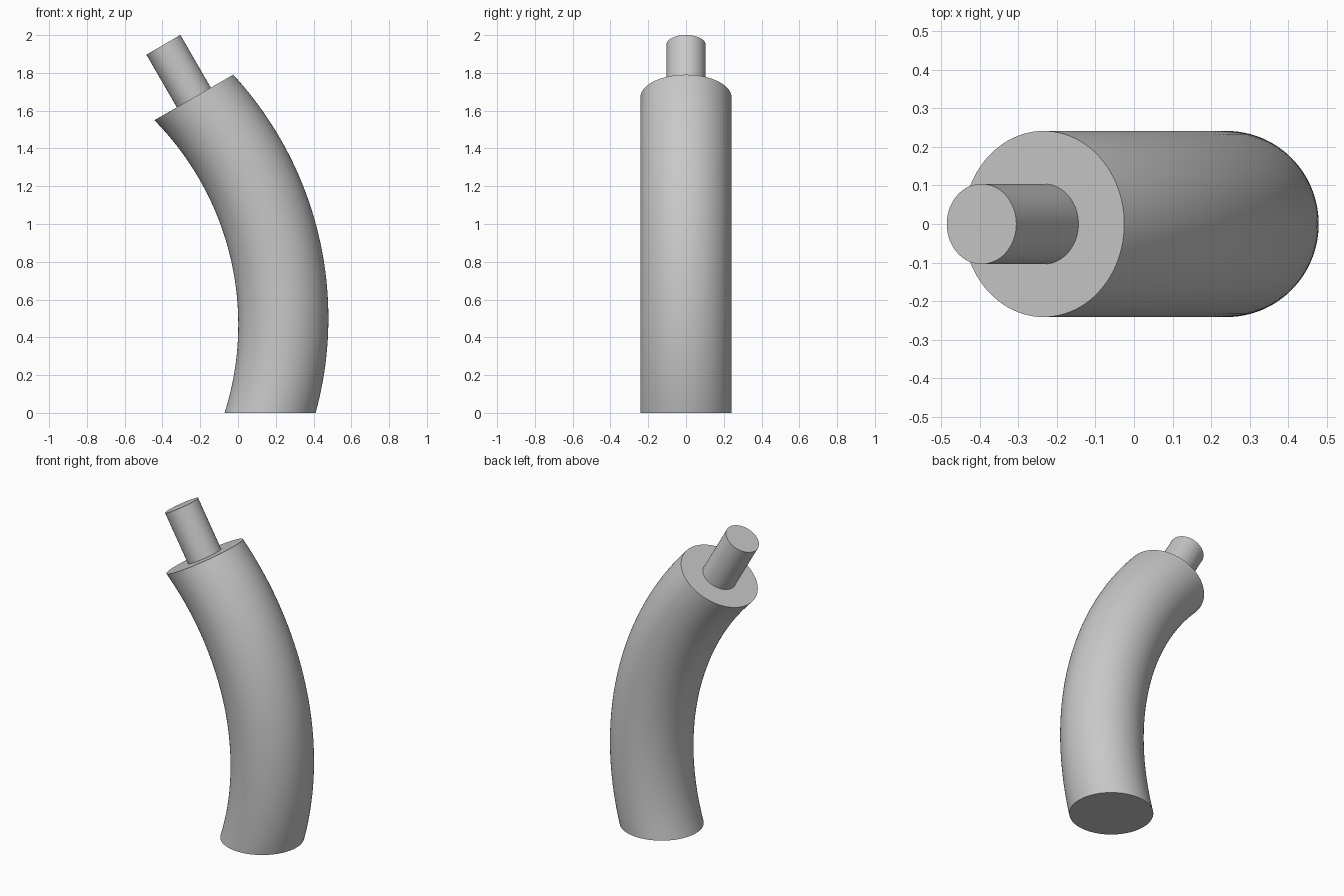
import bpy
import bmesh
from math import cos, sin, radians, pi
from mathutils import Vector

cube = bpy.data.objects.get("Cube")
if cube:
    bpy.data.objects.remove(cube, do_unlink=True)

grey = bpy.data.materials.new("light_grey")
grey.use_nodes = True
grey.diffuse_color = (0.58, 0.58, 0.58, 1)
grey.node_tree.nodes["Principled BSDF"].inputs["Base Color"].default_value = grey.diffuse_color

SIDES = 96


def loft(name, radius, sections):
    """Skin capped circles given as (centre, tilt about y)."""
    bm = bmesh.new()
    rings = []
    for centre, tilt in sections:
        across = Vector((cos(tilt), 0, sin(tilt)))
        depth = Vector((0, 1, 0))
        angles = [2 * pi * i / SIDES for i in range(SIDES)]
        rings.append([bm.verts.new(centre + radius * (across * cos(a) + depth * sin(a)))
                      for a in angles])
    for low, high in zip(rings, rings[1:]):
        for i in range(SIDES):
            j = (i + 1) % SIDES
            bm.faces.new((low[i], low[j], high[j], high[i]))
    bm.faces.new(rings[0][::-1])
    bm.faces.new(rings[-1])
    bmesh.ops.recalc_face_normals(bm, faces=bm.faces)
    mesh = bpy.data.meshes.new(name)
    bm.to_mesh(mesh)
    bm.free()
    mesh.materials.append(grey)
    obj = bpy.data.objects.new(name, mesh)
    bpy.context.collection.objects.link(obj)
    bpy.ops.object.select_all(action="DESELECT")
    obj.select_set(True)
    bpy.context.view_layer.objects.active = obj
    bpy.ops.object.shade_smooth_by_angle(angle=radians(30))
    return obj


# Bent body: centres follow an arc while the end planes turn from level to END_TILT
END_TILT = radians(30)
BEND = 1.718
START, STOP = radians(-16.4), radians(43.6)
pivot = Vector((0.17 - BEND * cos(START), 0, -BEND * sin(START)))
STEPS = 48
body = []
for k in range(STEPS + 1):
    t = k / STEPS
    phi = START + (STOP - START) * t
    body.append((pivot + BEND * Vector((cos(phi), 0, sin(phi))), END_TILT * t))
loft("bent_body", 0.241, body)

# Straight peg standing square on the tilted end
end = body[-1][0]
axis = Vector((-sin(END_TILT), 0, cos(END_TILT)))
loft("end_peg", 0.104, [(end - axis * 0.02, END_TILT), (end + axis * 0.322, END_TILT)])
